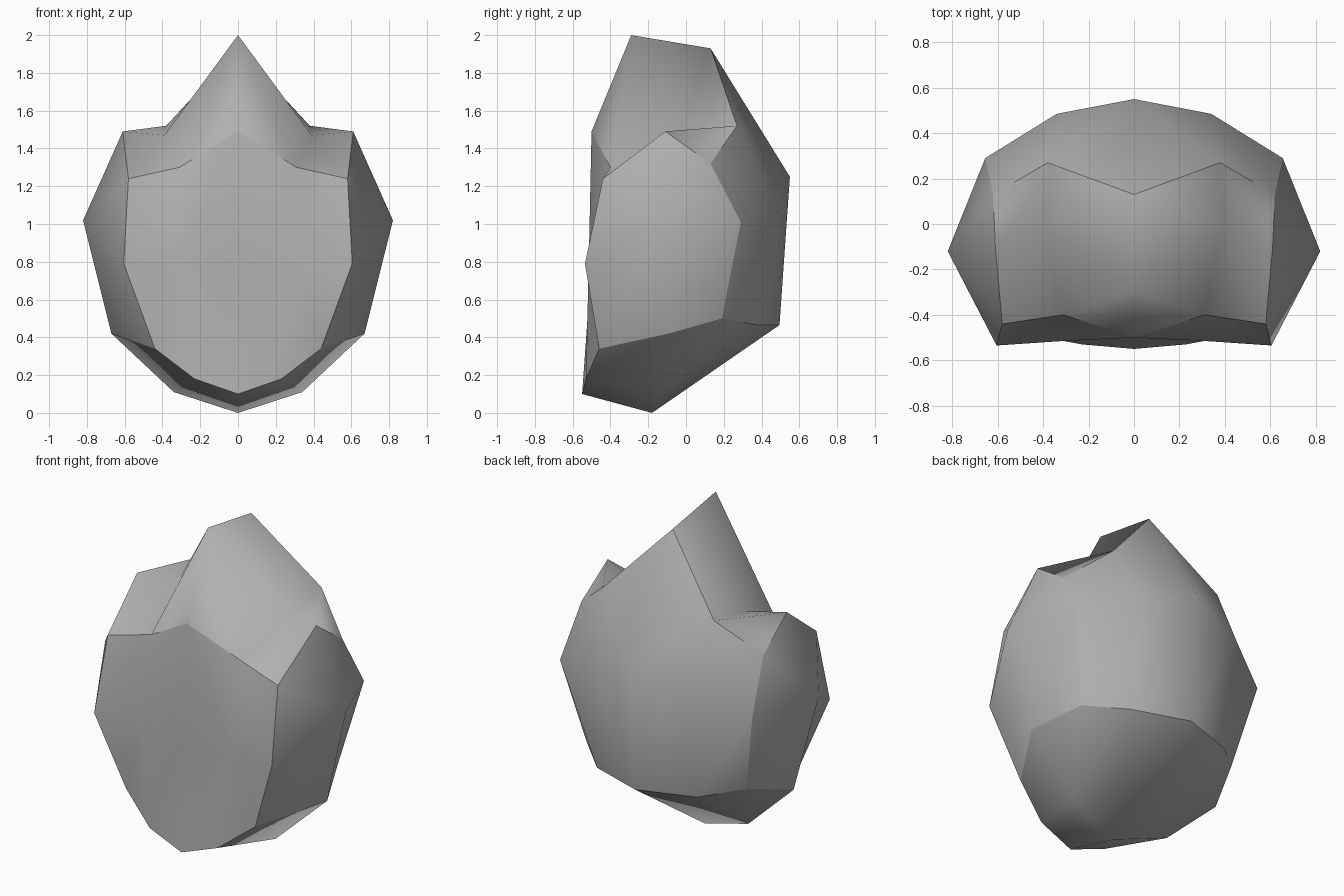
import bpy, bmesh

if "Cube" in bpy.data.objects:
    bpy.data.objects.remove(bpy.data.objects["Cube"])

# Cross-section loops from the centre plane outwards. Each loop runs:
# front, front-top, top, back-top, back, back-bottom, bottom, front-bottom
centre = [(0, -.50, .80), (0, -.50, 1.49), (0, -.29, 2.0), (0, .13, 1.93),
          (0, .55, 1.25), (0, .495, .465), (0, -.18, 0), (0, -.55, .10)]
middle = [(.31, -.515, .79), (.31, -.40, 1.30), (.39, -.02, 1.47), (.38, .27, 1.52),
          (.34, .485, 1.11), (.34, .38, .465), (.34, -.12, .11), (.23, -.53, .18)]
outer = [(.605, -.535, .79), (.58, -.44, 1.24), (.61, -.11, 1.49), (.62, .13, 1.32),
         (.655, .29, 1.01), (.545, .19, .50), (.67, -.09, .42), (.44, -.46, .34)]
side_hub = (.82, -.12, 1.02)

bm = bmesh.new()
ridge = [bm.verts.new(p) for p in centre]
all_loops = [ridge]

for side in (-1, 1):
    mid, out = [[bm.verts.new((x * side, y, z)) for x, y, z in l] for l in (middle, outer)]
    all_loops += [mid, out]

    # Skin between neighbouring loops, with the same folds on both sides
    for o, n in ((out, mid), (mid, ridge)):
        for i in range(8):
            j = (i + 1) % 8
            bm.faces.new((o[i], n[i], n[j]))
            bm.faces.new((o[i], n[j], o[j]))

    # Faceted side cap around a bulging hub
    hub = bm.verts.new((side_hub[0] * side, side_hub[1], side_hub[2]))
    for i in range(0, 8, 2):
        bm.faces.new((hub, out[i], out[i + 1], out[(i + 2) % 8]))

bmesh.ops.recalc_face_normals(bm, faces=bm.faces)

# Smooth patches, sharp where the front, top, back, bottom and sides meet
for f in bm.faces:
    f.smooth = True
seams = [{l[i] for l in all_loops} for i in (1, 3, 5, 7)]
seams += [set(all_loops[2]), set(all_loops[4])]
for e in bm.edges:
    if any(e.verts[0] in s and e.verts[1] in s for s in seams):
        e.smooth = False

mesh = bpy.data.meshes.new("faceted_shell")
bm.to_mesh(mesh)
bm.free()
shell = bpy.data.objects.new("faceted_shell", mesh)
bpy.context.collection.objects.link(shell)

# Darker grey surface
grey = bpy.data.materials.new("mid_grey")
grey.diffuse_color = (.44, .44, .44, 1)
grey.use_nodes = True
grey.node_tree.nodes["Principled BSDF"].inputs["Base Color"].default_value = grey.diffuse_color
mesh.materials.append(grey)
